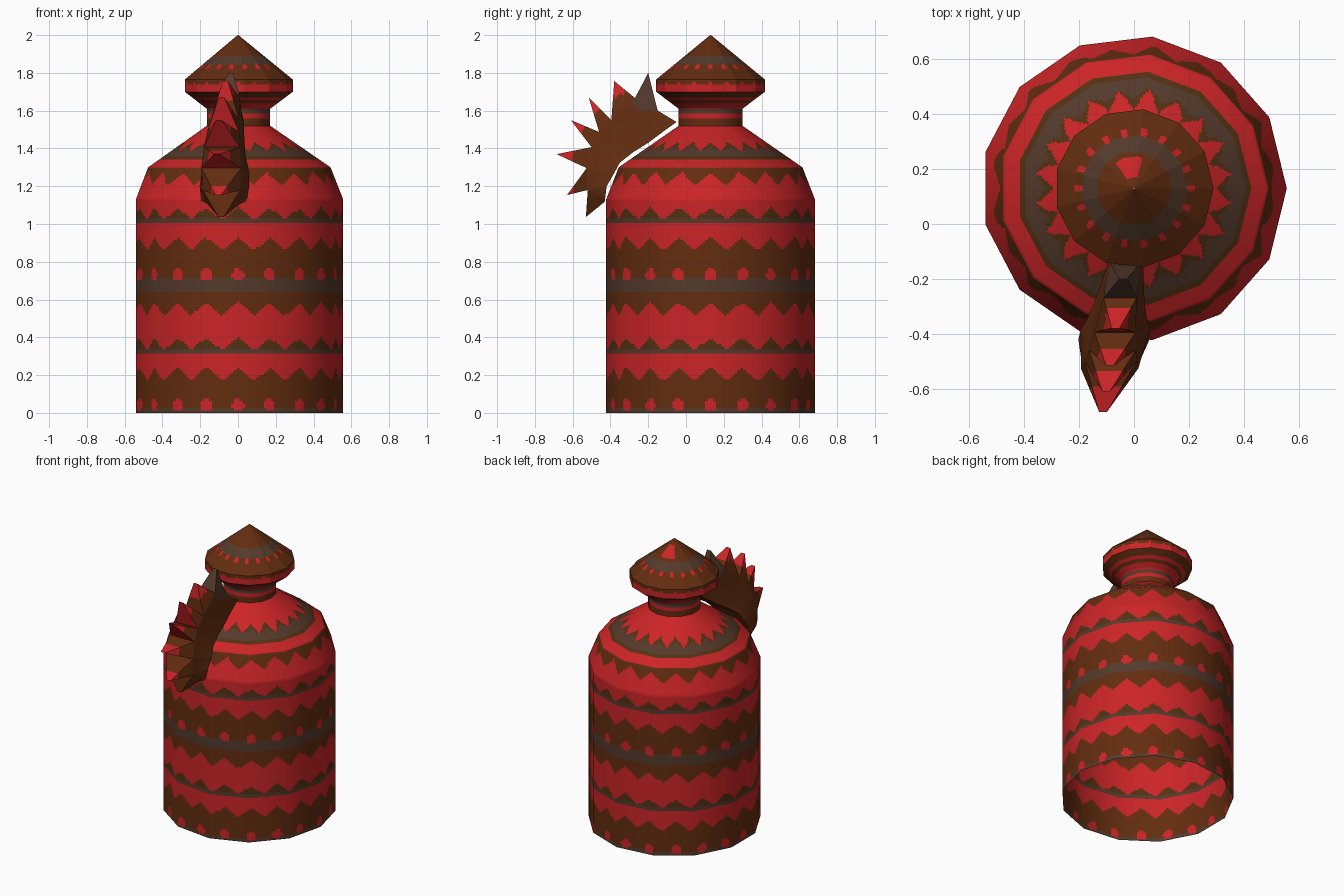
import bpy, bmesh, math
from mathutils import Vector

if "Cube" in bpy.data.objects:
    bpy.data.objects.remove(bpy.data.objects["Cube"])

CY = 0.13            # bottle axis
SIDES, SUB = 13, 18  # low-poly sides, and paint columns per side
STEP = 0.0125        # paint row height
RED, BROWN, GREY, OLIVE = range(4)


def make_mat(name, rgb):
    m = bpy.data.materials.new(name)
    m.diffuse_color = (*rgb, 1)
    m.use_nodes = True
    m.node_tree.nodes["Principled BSDF"].inputs["Base Color"].default_value = m.diffuse_color
    return m


mats = [make_mat("red", (0.60, 0.018, 0.020)),
        make_mat("brown", (0.125, 0.026, 0.005)),
        make_mat("grey_brown", (0.088, 0.042, 0.025)),
        make_mat("olive_brown", (0.085, 0.030, 0.006))]


def tri(a, n=20):
    """Triangle wave round the bottle, -1 to 1."""
    return math.asin(math.cos(n * a)) * 2 / math.pi


def dot(a, z, zc, hz, n=20):
    """True inside a row of round dots."""
    return ((1 - tri(a, n)) / 0.75) ** 2 + ((z - zc) / hz) ** 2 < 1


def body_paint(a, z):
    t = tri(a)
    if z > 1.30:                       # upper shoulder
        if z < 1.342:
            return RED
        if z < 1.358:
            return OLIVE
        if z < 1.395 + 0.012 * t:
            return GREY
        return OLIVE if z < 1.41 + 0.025 * t else RED
    u = z % 0.69                       # repeating woven bands
    if dot(a, u, 0.04, 0.033):
        return RED
    if u < 0.03:
        return GREY
    if u < 0.205 + 0.035 * t:
        return BROWN
    if u < 0.315:
        return RED
    if u < 0.34:
        return GREY
    if u < 0.365 + 0.032 * t:
        return OLIVE
    if u < 0.55 + 0.035 * t:
        return RED
    return BROWN if u < 0.635 else GREY


def neck_paint(a, z):
    for top, c in ((1.565, BROWN), (1.582, RED), (1.61, GREY), (1.637, RED),
                   (1.652, BROWN), (1.672, RED)):
        if z < top:
            return c
    return BROWN


def cap_paint(a, z):
    if z < 1.765:
        return RED if z < 1.742 + 0.006 * tri(a) else BROWN
    if dot(a, z, 1.832, 0.014, 18):
        return RED
    if 1.905 < z < 1.965 and abs(a - 1.75) < 0.45:   # spot by the tip
        return RED
    return GREY if 1.845 < z < 1.89 else BROWN


def lathe(name, profile, paint, smooth):
    """Thirteen-sided turned part, cut into small cells to carry the pattern."""
    rings = [profile[0]]
    for (r0, z0), (r1, z1) in zip(profile, profile[1:]):
        n = max(1, round(math.hypot(r1 - r0, z1 - z0) / STEP))
        rings += [(r0 + (r1 - r0) * i / n, z0 + (z1 - z0) * i / n)
                  for i in range(1, n + 1)]
    corner = [Vector((math.cos(2 * math.pi * k / SIDES),
                      math.sin(2 * math.pi * k / SIDES))) for k in range(SIDES + 1)]
    outline = [corner[k].lerp(corner[k + 1], j / SUB)
               for k in range(SIDES) for j in range(SUB)]
    n = len(outline)
    verts, normals = [], []
    for i, (r, z) in enumerate(rings):
        ra, za = rings[max(i - 1, 0)]
        rb, zb = rings[min(i + 1, len(rings) - 1)]
        for p in outline:
            verts.append((p.x * r, p.y * r + CY, z))
            d = p.normalized() * (zb - za)
            normals.append(Vector((d.x, d.y, ra - rb)).normalized())
    faces = [(i * n + j, i * n + (j + 1) % n, (i + 1) * n + (j + 1) % n, (i + 1) * n + j)
             for i in range(len(rings) - 1) for j in range(n)]
    me = bpy.data.meshes.new(name)
    me.from_pydata(verts, [], faces)
    for m in mats:
        me.materials.append(m)
    for f in me.polygons:
        c = f.center
        f.material_index = paint(math.atan2(c.y - CY, c.x), c.z)
        f.use_smooth = smooth
    if smooth:
        me.normals_split_custom_set_from_vertices(normals)
    ob = bpy.data.objects.new(name, me)
    bpy.context.collection.objects.link(ob)


# bottle, open underneath
lathe("bottle_body", [(0.557, 0), (0.557, 1.13), (0.49, 1.30), (0.17, 1.52)],
      body_paint, True)
lathe("bottle_neck", [(0.17, 1.52), (0.17, 1.61), (0.29, 1.70)], neck_paint, True)
lathe("pointed_cap", [(0.29, 1.70), (0.29, 1.765), (0.002, 2.0)], cap_paint, False)


# spiky crest on the front: (y, z, half width) rows for inner edge, valleys and tips
inner = [(-0.05, 1.54, .05), (-0.12, 1.49, .06), (-0.20, 1.43, .075), (-0.28, 1.38, .09),
         (-0.35, 1.325, .11), (-0.38, 1.27, .125), (-0.42, 1.20, .13), (-0.43, 1.12, .12)]
valley = [(-0.15, 1.60, .05), (-0.27, 1.667, .06), (-0.395, 1.55, .075), (-0.46, 1.487, .085),
          (-0.50, 1.407, .095), (-0.526, 1.296, .105), (-0.52, 1.18, .10), (-0.44, 1.11, .09)]
tips = [(-0.20, 1.80, .014), (-0.38, 1.757, .014), (-0.515, 1.67, .014), (-0.61, 1.55, .014),
        (-0.685, 1.37, .014), (-0.63, 1.153, .014), (-0.53, 1.037, .014)]

bm = bmesh.new()


def pairs(row):
    """Left and right vertex for every point, on a slightly turned plane."""
    return [[bm.verts.new((-0.01 + 0.15 * y + s * w, y, z)) for s in (-1, 1)]
            for y, z, w in row]


I, V, T = pairs(inner), pairs(valley), pairs(tips)
for k in range(7):
    for s in (0, 1):
        bm.faces.new((I[k][s], I[k + 1][s], V[k + 1][s], V[k][s]))
        bm.faces.new((V[k][s], V[k + 1][s], T[k][s]))
    bm.faces.new((I[k][0], I[k + 1][0], I[k + 1][1], I[k][1]))
    for e in (k, k + 1):
        bm.faces.new((V[e][0], V[e][1], T[k][1], T[k][0]))
for e in (0, 7):
    bm.faces.new((I[e][0], I[e][1], V[e][1], V[e][0]))
bmesh.ops.recalc_face_normals(bm, faces=bm.faces)
bmesh.ops.subdivide_edges(bm, edges=bm.edges[:], cuts=5, use_grid_fill=True)
bm.normal_update()
for f in bm.faces:
    c = f.calc_center_median()
    d = math.hypot(c.y + 0.15, c.z - 1.28)
    f.material_index = BROWN
    if c.z > 1.60 and c.y > -0.27:
        f.material_index = GREY
    if d > 0.45 and c.y < -0.27:                       # red tips
        f.material_index = RED
    if abs(f.normal.x) < 0.5 and f.normal.z < 0 and d > 0.3:   # undersides of spikes
        f.material_index = RED
me = bpy.data.meshes.new("spiky_crest")
bm.to_mesh(me)
bm.free()
for m in mats:
    me.materials.append(m)
bpy.context.collection.objects.link(bpy.data.objects.new("spiky_crest", me))
